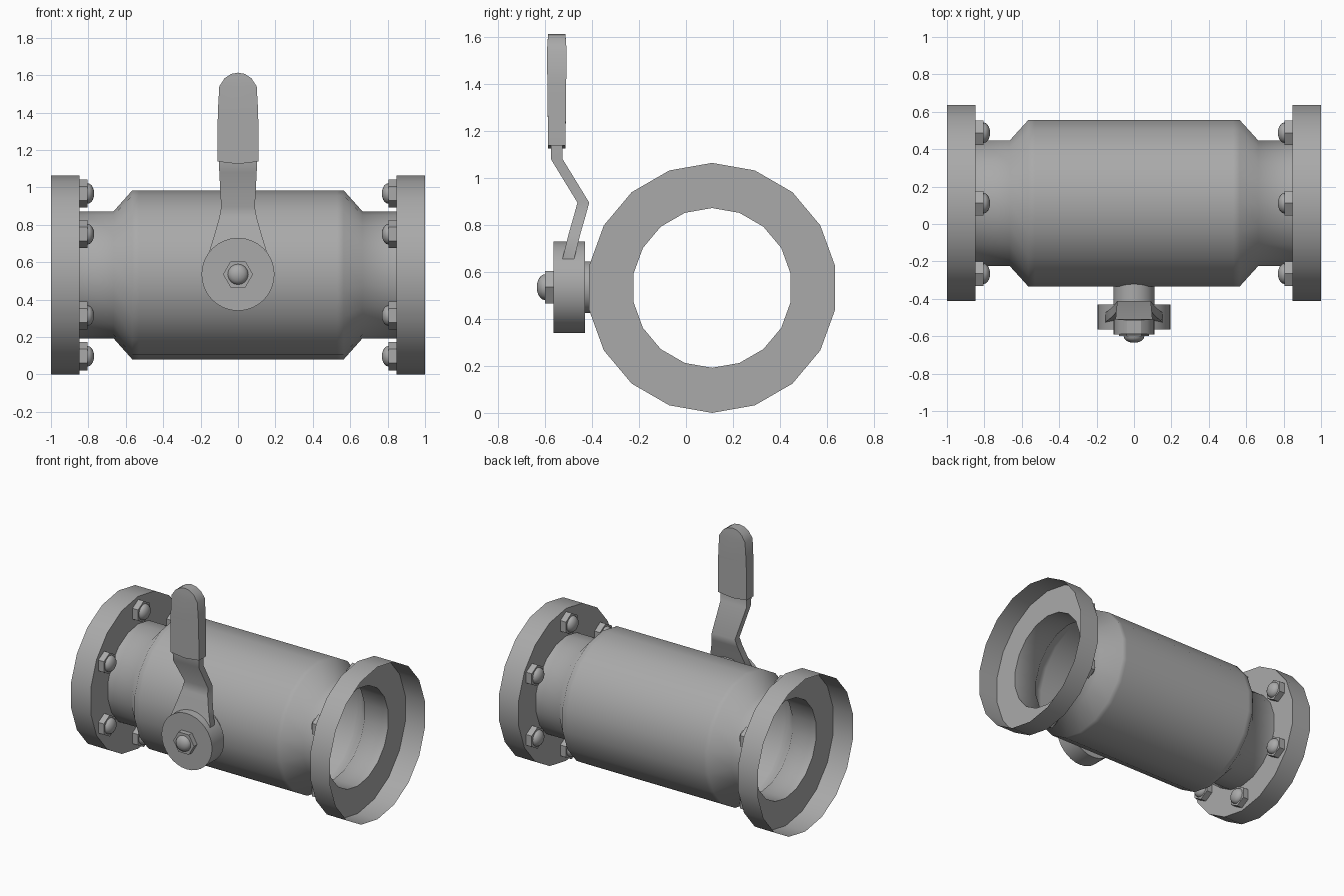
import bpy, bmesh
from math import pi, sin, cos, radians
from mathutils import Matrix, Vector

if "Cube" in bpy.data.objects:
    bpy.data.objects.remove(bpy.data.objects["Cube"])

CY, CZ = 0.111, 0.532          # pipe axis
SIDES = 18

steel = bpy.data.materials.new("dark_steel")
steel.diffuse_color = (0.4, 0.4, 0.4, 1)
steel.use_nodes = True
steel.node_tree.nodes["Principled BSDF"].inputs["Base Color"].default_value = steel.diffuse_color


def finish(name, bm, angle=30, fix=True):
    if fix:
        bmesh.ops.recalc_face_normals(bm, faces=bm.faces[:])
    me = bpy.data.meshes.new(name)
    bm.to_mesh(me)
    bm.free()
    me.materials.append(steel)
    ob = bpy.data.objects.new(name, me)
    bpy.context.collection.objects.link(ob)
    bpy.ops.object.select_all(action='DESELECT')
    ob.select_set(True)
    bpy.context.view_layer.objects.active = ob
    bpy.ops.object.shade_smooth_by_angle(angle=radians(angle))
    return ob


def lathe(bm, profile, n, mat):
    """Turn (along, radius) points around local z; zero radius makes a pole."""
    rings = []
    for h, r in profile:
        if r == 0:
            rings.append([bm.verts.new(mat @ Vector((0, 0, h)))] * n)
        else:
            rings.append([bm.verts.new(mat @ Vector((r * cos(2 * pi * i / n), r * sin(2 * pi * i / n), h)))
                          for i in range(n)])
    for a, b in zip(rings, rings[1:]):
        for i in range(n):
            j = (i + 1) % n
            bm.faces.new(list(dict.fromkeys((a[i], a[j], b[j], b[i]))))


def skin(bm, rings):
    """Join rings of points into a capped tube."""
    rings = [[bm.verts.new(p) for p in ring] for ring in rings]
    n = len(rings[0])
    for a, b in zip(rings, rings[1:]):
        for i in range(n):
            bm.faces.new((a[i], a[(i + 1) % n], b[(i + 1) % n], b[i]))
    bm.faces.new(rings[0])
    bm.faces.new(rings[-1])


def axes(origin, x, z):
    """Frame with local z along the turning axis and local x at the first vertex."""
    x, z = Vector(x), Vector(z)
    y = z.cross(x)
    return Matrix.Translation(origin) @ Matrix((x, y, z)).transposed().to_4x4()


def bolt(name, mat, r_hex, h_hex, r_dome, h_dome):
    bm = bmesh.new()
    lathe(bm, [(0, r_hex), (h_hex, r_hex), (h_hex, 0)], 6, mat)
    dome = [(h_hex + h_dome * sin(t * pi / 10), r_dome * cos(t * pi / 10)) for t in range(5)]
    lathe(bm, dome + [(h_hex + h_dome, 0)], 16, mat)
    # open shells: make sure the walls face away from the bolt axis
    axis, base = mat.col[2].to_3d(), mat.translation
    for f in bm.faces:
        f.normal_update()
        d = f.calc_center_median() - base
        radial = d - axis * d.dot(axis)
        if f.normal.dot(radial + axis * 0.05) < 0:
            f.normal_flip()
    return finish(name, bm, 35, fix=False)


# pipe body with tapered shoulders
pipe = axes((0, CY, CZ), (0, 0, 1), (1, 0, 0))
bm = bmesh.new()
lathe(bm, [(-0.848, 0.34), (-0.665, 0.34), (-0.565, 0.452), (-0.53, 0.452),
           (0.53, 0.452), (0.565, 0.452), (0.665, 0.34), (0.848, 0.34)], SIDES, pipe)
finish("valve_body", bm, 60)

# hollow end flanges (back plate and rim) with six bolts each
for side, s in (("left", -1), ("right", 1)):
    bm = bmesh.new()
    lathe(bm, [(s * 0.848, 0.34), (s * 0.848, 0.532), (s, 0.532)], SIDES, pipe)
    bm.normal_update()
    plate = next(f for f in bm.faces if abs(f.normal.x) > 0.9)
    if plate.normal.x * s > 0:
        bmesh.ops.reverse_faces(bm, faces=bm.faces[:])
    finish(side + "_flange", bm, fix=False)
    for k in range(6):
        a = k * pi / 3
        pos = (s * 0.848, CY + 0.435 * sin(a), CZ + 0.435 * cos(a))
        bolt(f"{side}_flange_bolt_{k + 1}", axes(pos, (0, 0, 1), (-s, 0, 0)), 0.075, 0.043, 0.055, 0.036)

# stem, hub disc and hub nut
front = axes((0, 0, 0.535), (1, 0, 0), (0, -1, 0))
bm = bmesh.new()
lathe(bm, [(0.29, 0), (0.29, 0.11), (0.44, 0.11), (0.44, 0)], 32, front)
finish("stem", bm)
bm = bmesh.new()
lathe(bm, [(0.43, 0), (0.43, 0.195), (0.565, 0.195), (0.565, 0)], 32, front)
finish("handle_hub", bm)
bolt("hub_nut", front @ Matrix.Translation((0, 0, 0.565)), 0.08, 0.035, 0.055, 0.035)

# bent lever arm: (y, z, half width)
stations = [(-0.514, 0.62, 0.14), (-0.5, 0.66, 0.153), (-0.475, 0.76, 0.122), (-0.452, 0.84, 0.1),
            (-0.437, 0.895, 0.09), (-0.55, 1.08, 0.1), (-0.55, 1.16, 0.103)]
bm = bmesh.new()
skin(bm, [[(x * w, y + t * 0.025, z) for x, t in ((-1, -1), (1, -1), (1, 1), (-1, 1))]
          for y, z, w in stations])
finish("lever_arm", bm, 60)

# grip sleeve with a rounded tip: (z, half width, half depth, middle lift)
rows = [(1.138, 0.11, 0.037, -0.013), (1.4, 0.108, 0.04, 0), (1.54, 0.1, 0.042, 0),
        (1.583, 0.072, 0.039, 0), (1.606, 0.038, 0.037, 0.007)]
bm = bmesh.new()
skin(bm, [[(x * w, -0.55 + t * d, z + (lift if x == 0 else 0))
           for x, t in ((-1, -1), (0, -1), (1, -1), (1, 1), (0, 1), (-1, 1))]
          for z, w, d, lift in rows])
finish("grip", bm, 30)
